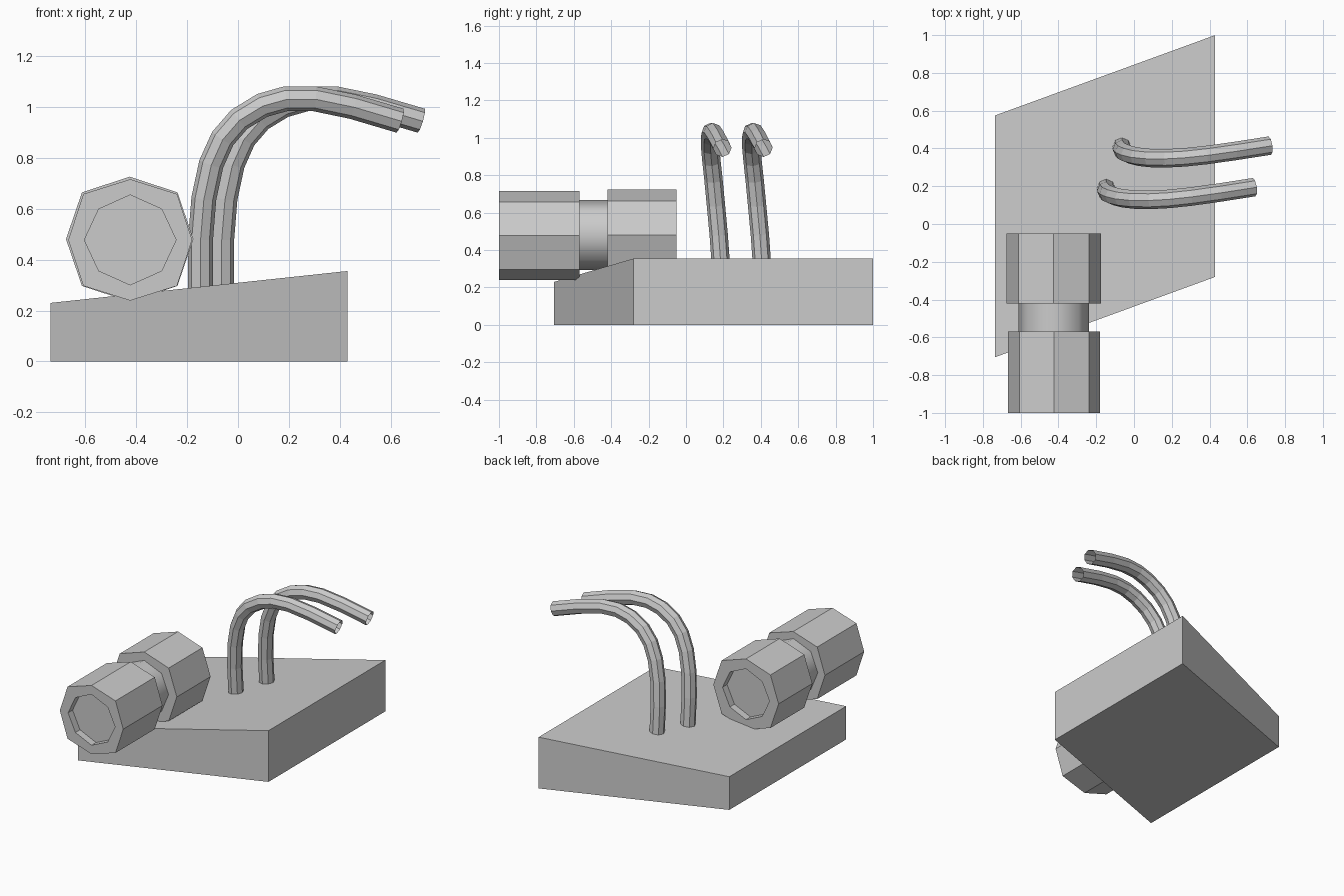
import bpy, bmesh, math

if "Cube" in bpy.data.objects:
    bpy.data.objects.remove(bpy.data.objects["Cube"])


def mesh_object(name, bm):
    bmesh.ops.recalc_face_normals(bm, faces=bm.faces)
    me = bpy.data.meshes.new(name)
    bm.to_mesh(me)
    bm.free()
    ob = bpy.data.objects.new(name, me)
    bpy.context.collection.objects.link(ob)
    return ob


def octagon_lathe(name, profile, cx, cz, zscale=1.0):
    """Eight-sided turned part along y; profile rows are (y, radius, diagonal factor)."""
    bm = bmesh.new()
    rings = []
    for y, r, k in profile:
        ring = []
        for i in range(8):
            a = i * math.pi / 4
            rr = r * (k if i % 2 else 1)
            ring.append(bm.verts.new((cx + rr * math.cos(a), y, cz + rr * math.sin(a) * zscale)))
        rings.append(ring)
    for a, b in zip(rings, rings[1:]):
        for i in range(8):
            j = (i + 1) % 8
            bm.faces.new((a[i], a[j], b[j], b[i]))
    bm.faces.new(rings[0])
    bm.faces.new(rings[-1])
    return mesh_object(name, bm)


# Sloped base block with a skewed plan
bm = bmesh.new()
plan = [(-0.735, -0.705, 0.23), (0.43, -0.28, 0.355), (0.43, 1.0, 0.355), (-0.735, 0.575, 0.23)]
low = [bm.verts.new((x, y, 0)) for x, y, h in plan]
top = [bm.verts.new(p) for p in plan]
bm.faces.new(low)
bm.faces.new(top)
for i in range(4):
    j = (i + 1) % 4
    bm.faces.new((low[i], low[j], top[j], top[i]))
mesh_object("base_block", bm)

# Two octagonal barrels with recessed outer ends
octagon_lathe("front_barrel", [(-0.95, 0.18, 0.97), (-1.0, 0.18, 0.97),
                               (-1.0, 0.243, 1.07), (-0.57, 0.243, 1.07)], -0.423, 0.477, 0.98)
octagon_lathe("rear_barrel", [(-0.42, 0.25, 1.06), (-0.05, 0.25, 1.06),
                              (-0.05, 0.18, 0.97), (-0.10, 0.18, 0.97)], -0.425, 0.48, 0.98)

# Smooth neck joining the barrels
neck = octagon_lathe("barrel_neck", [(-0.58, 0.187, 1.0), (-0.41, 0.187, 1.0)], -0.425, 0.48)
for p in neck.data.polygons:
    p.use_smooth = len(p.vertices) == 4

# Two bent pipes, eight-sided with open ends
path = [(-0.147, 0.19, 0.27), (-0.147, 0.175, 0.48), (-0.134, 0.16, 0.64), (-0.105, 0.147, 0.775),
        (-0.06, 0.136, 0.875), (0.005, 0.129, 0.95), (0.095, 0.128, 1.005), (0.187, 0.133, 1.031),
        (0.30, 0.145, 1.031), (0.45, 0.166, 1.0), (0.636, 0.195, 0.945)]
for name, dx, dy in (("front_pipe", 0, 0), ("rear_pipe", 0.083, 0.22)):
    cu = bpy.data.curves.new(name, 'CURVE')
    cu.dimensions = '3D'
    cu.bevel_depth = 0.049
    cu.bevel_resolution = 2
    sp = cu.splines.new('POLY')
    sp.points.add(len(path) - 1)
    sp.use_smooth = False
    for pt, (x, y, z) in zip(sp.points, path):
        pt.co = (x + dx, y + dy, z, 1)
    ob = bpy.data.objects.new(name, cu)
    bpy.context.collection.objects.link(ob)
    bpy.ops.object.select_all(action='DESELECT')
    ob.select_set(True)
    bpy.context.view_layer.objects.active = ob
    bpy.ops.object.convert(target='MESH')
